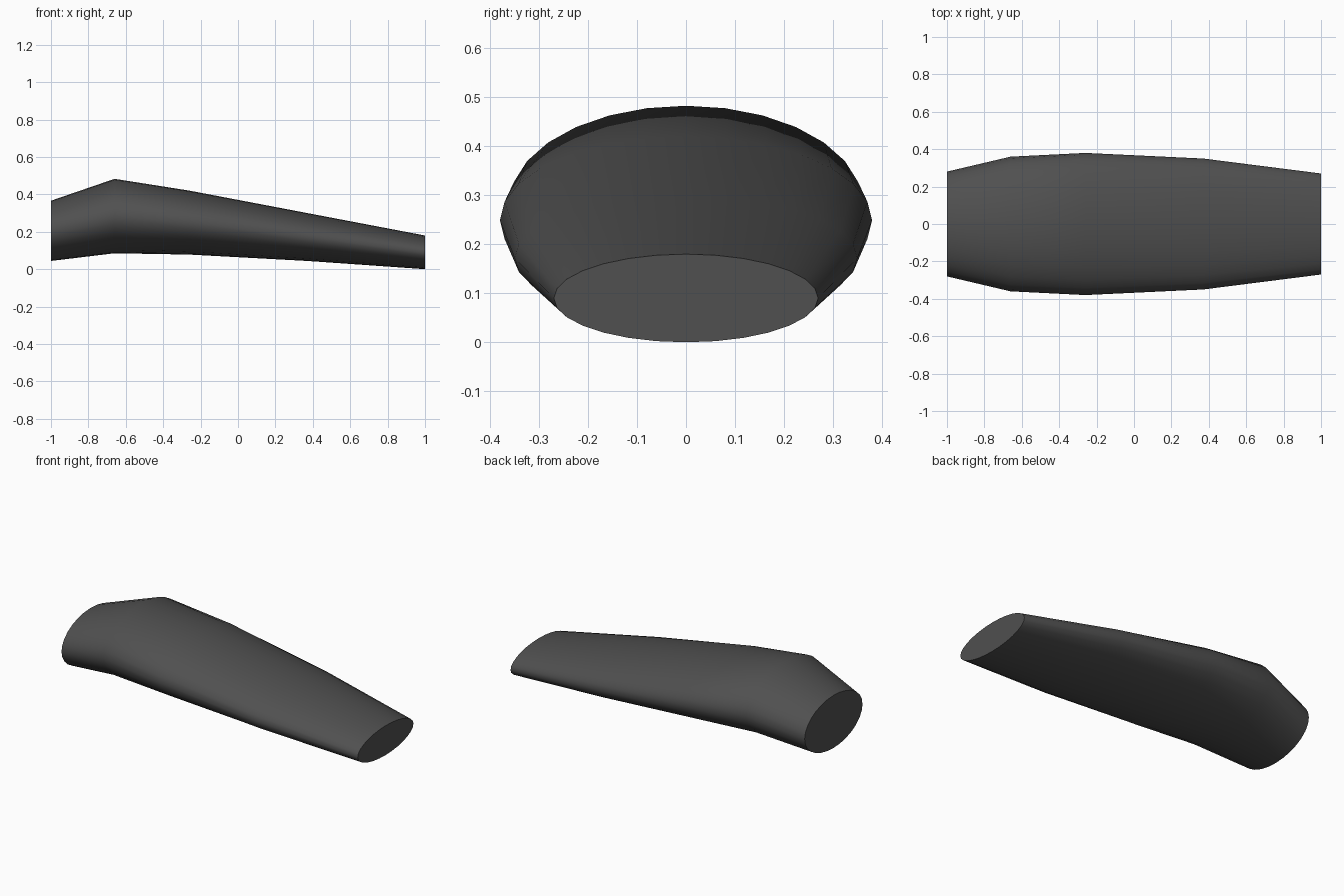
import bpy, bmesh, math

if "Cube" in bpy.data.objects:
    bpy.data.objects.remove(bpy.data.objects["Cube"])

SIDES = 28
# Cross-sections along the body: x, half width, bottom z, top z
SECTIONS = [
    (-1.00, 0.28, 0.044, 0.366),
    (-0.66, 0.36, 0.085, 0.483),
    (-0.26, 0.38, 0.078, 0.420),
    (0.37, 0.35, 0.044, 0.300),
    (1.00, 0.27, 0.000, 0.180),
]

# Tapered handle body lofted through elliptical rings
bm = bmesh.new()
rings = []
for x, w, lo, hi in SECTIONS:
    ring = []
    for i in range(SIDES):
        a = 2 * math.pi * i / SIDES
        ring.append(bm.verts.new((x, w * math.cos(a), (lo + hi) / 2 + (hi - lo) / 2 * math.sin(a))))
    rings.append(ring)
for r, s in zip(rings, rings[1:]):
    for i in range(SIDES):
        j = (i + 1) % SIDES
        bm.faces.new((r[i], r[j], s[j], s[i]))

# Flat end caps
bm.faces.new(rings[0])
bm.faces.new(rings[-1])
bmesh.ops.recalc_face_normals(bm, faces=bm.faces)

mesh = bpy.data.meshes.new("tapered_body")
bm.to_mesh(mesh)
bm.free()
body = bpy.data.objects.new("tapered_body", mesh)
bpy.context.collection.objects.link(body)

# Smooth sides, sharp cap rims
bpy.context.view_layer.objects.active = body
body.select_set(True)
bpy.ops.object.shade_smooth_by_angle(angle=math.radians(40))

# Dark grey finish
mat = bpy.data.materials.new("dark_grey")
mat.diffuse_color = (0.08, 0.08, 0.08, 1)
mat.use_nodes = True
mat.node_tree.nodes["Principled BSDF"].inputs["Base Color"].default_value = mat.diffuse_color
mesh.materials.append(mat)
